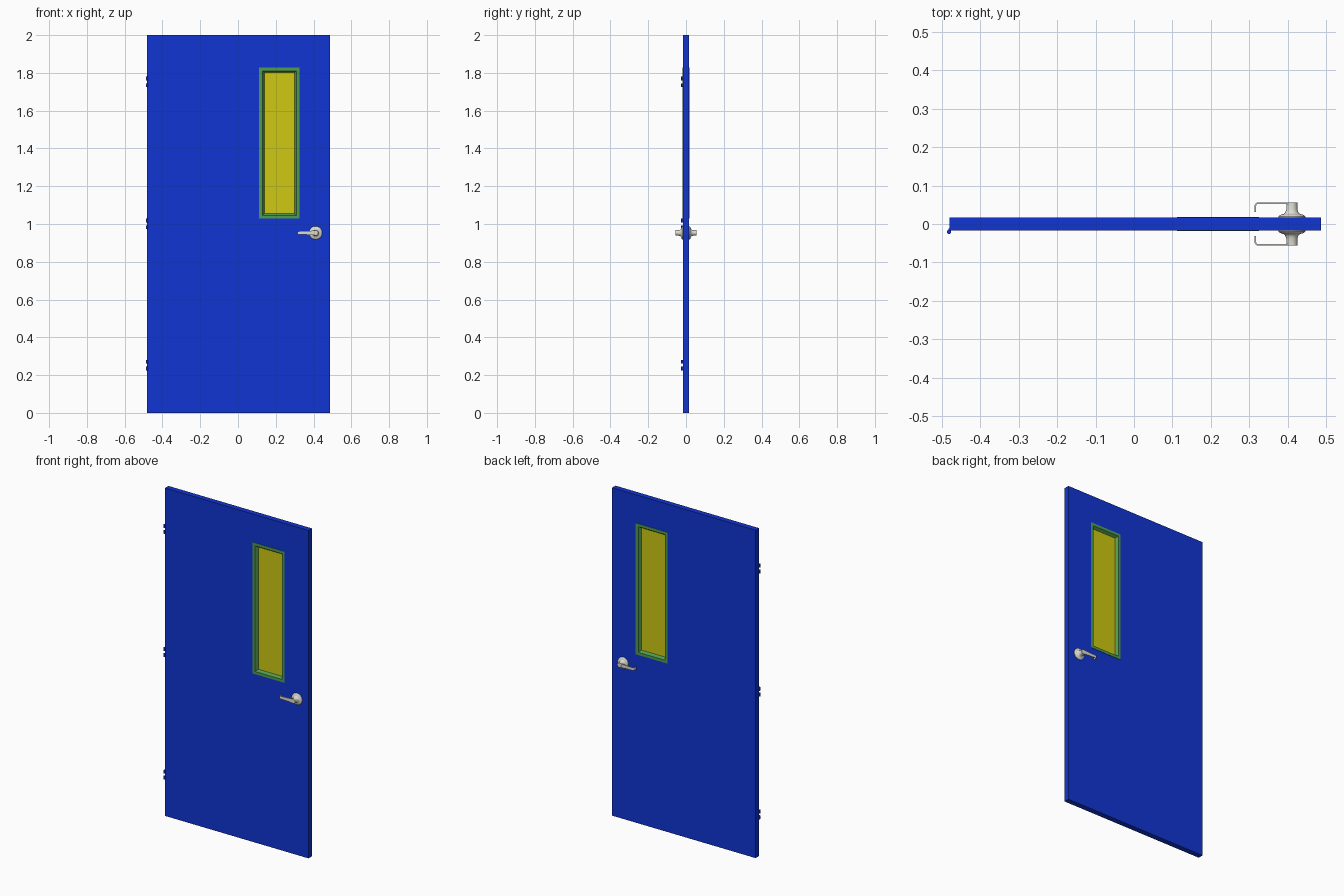
import bpy, bmesh, math
from mathutils import Matrix

if "Cube" in bpy.data.objects:
    bpy.data.objects.remove(bpy.data.objects["Cube"])

T = 0.0165                      # half door thickness
X0, X1 = -0.481, 0.487          # door edges
HX, HZ = 0.411, 0.953           # handle centre


def material(name, rgb):
    m = bpy.data.materials.new(name)
    m.diffuse_color = (*rgb, 1)
    m.use_nodes = True
    m.node_tree.nodes["Principled BSDF"].inputs["Base Color"].default_value = m.diffuse_color
    return m


BLUE = material("blue_paint", (0.005, 0.035, 0.65))
GREEN = material("green_trim", (0.08, 0.33, 0.08))
YELLOW = material("yellow_glass", (0.62, 0.58, 0.006))
METAL = material("pale_metal", (0.72, 0.72, 0.64))


def finish(name, bm, mat, smooth=False):
    bmesh.ops.recalc_face_normals(bm, faces=bm.faces)
    me = bpy.data.meshes.new(name)
    bm.to_mesh(me)
    bm.free()
    ob = bpy.data.objects.new(name, me)
    bpy.context.collection.objects.link(ob)
    me.materials.append(mat)
    if smooth:
        bpy.ops.object.select_all(action='DESELECT')
        ob.select_set(True)
        bpy.context.view_layer.objects.active = ob
        bpy.ops.object.shade_smooth_by_angle(angle=math.radians(35))
    return ob


def mirror_y(ob):
    mod = ob.modifiers.new("both_faces", 'MIRROR')
    mod.use_axis = (False, True, False)
    mod.use_mirror_merge = False


def loft(bm, rings, closed):
    """Join equal-length rings of points with quads."""
    vs = [[bm.verts.new(p) for p in r] for r in rings]
    n = len(vs[0])
    for i in range(len(vs) if closed else len(vs) - 1):
        a, b = vs[i], vs[(i + 1) % len(vs)]
        for j in range(n):
            k = (j + 1) % n
            bm.faces.new((a[j], a[k], b[k], b[j]))
    return vs


def rect(x0, x1, z0, z1, y):
    return [(x0, y, z0), (x1, y, z0), (x1, y, z1), (x0, y, z1)]


def inset(r, d, y):
    return rect(r[0] + d, r[1] - d, r[2] + d, r[3] - d, y)


def box(bm, x0, x1, y0, y1, z0, z1):
    vs = loft(bm, [rect(x0, x1, z0, z1, y0), rect(x0, x1, z0, z1, y1)], False)
    for r in vs:
        bm.faces.new(r)


# Door slab with a window opening
WIN = (0.112, 0.326, 1.028, 1.828)
SLAB = (X0, X1, 0, 2)
bm = bmesh.new()
loft(bm, [inset(SLAB, 0, -T), inset(WIN, 0.008, -T),
          inset(WIN, 0.008, T), inset(SLAB, 0, T)], True)
finish("door_slab", bm, BLUE)

# Window trim: flat lip, then a slope down to the glass on both faces
LIP = T + 0.0022
bm = bmesh.new()
loft(bm, [inset(WIN, 0, -T), inset(WIN, 0, -LIP), inset(WIN, 0.017, -LIP),
          inset(WIN, 0.027, -0.004), inset(WIN, 0.027, 0.004),
          inset(WIN, 0.017, LIP), inset(WIN, 0, LIP), inset(WIN, 0, T)], True)
finish("window_trim", bm, GREEN)

# Glass pane
bm = bmesh.new()
box(bm, WIN[0] + 0.022, WIN[1] - 0.022, -0.003, 0.003,
    WIN[2] + 0.022, WIN[3] - 0.022)
finish("window_glass", bm, YELLOW)

# Hinges: two knuckles with short leaves at three heights
for i, zc in enumerate((0.253, 1.001, 1.752)):
    bm = bmesh.new()
    for dz in (-0.018, 0.018):
        bmesh.ops.create_cone(
            bm, cap_ends=True, segments=20, radius1=0.0055, radius2=0.0055,
            depth=0.02, matrix=Matrix.Translation((X0 - 0.0005, -0.0205, zc + dz)))
        box(bm, X0 - 0.0015, X0 + 0.001, -0.0205, -0.012,
            zc + dz - 0.01, zc + dz + 0.01)
    finish(f"hinge_{i + 1}", bm, BLUE, True)

# Handle rosette and hub, turned about y
PROFILE = [(0.035, T - 0.001), (0.035, 0.0195), (0.033, 0.022), (0.028, 0.0245),
           (0.022, 0.026), (0.0185, 0.028), (0.0165, 0.032), (0.0145, 0.038),
           (0.0145, 0.0555), (0.0138, 0.0563)]
SEG = 40
bm = bmesh.new()
rings = [[(HX + r * math.cos(2 * math.pi * k / SEG), -y,
           HZ + r * math.sin(2 * math.pi * k / SEG)) for k in range(SEG)]
         for r, y in PROFILE]
vs = loft(bm, rings, False)
bm.faces.new(vs[0])
bm.faces.new(vs[-1])
mirror_y(finish("handle_hub", bm, METAL, True))

# Lever: thin bar that leaves the hub and bends back toward the door
TH, XE, YO, R = 0.004, 0.314, 0.0561, 0.009
path = [(HX, YO, 0, 1), (0.38, YO, 0, 1), (0.35, YO, 0, 1)]   # x, y, normal
for k in range(9):
    a = math.pi / 2 * k / 8
    path.append((XE + R - R * math.sin(a), YO - R + R * math.cos(a),
                 -math.sin(a), math.cos(a)))
path.append((XE, 0.031, -1, 0))
bm = bmesh.new()
rings = []
for x, y, nx, ny in path:
    h = 0.0085 + 0.0045 * max(0, (x - XE) / (HX - XE)) ** 2
    xi, yi = x - nx * TH, y - ny * TH
    rings.append([(x, -y, HZ - h), (x, -y, HZ + h), (xi, -yi, HZ + h), (xi, -yi, HZ - h)])
vs = loft(bm, rings, False)
bm.faces.new(vs[0])
bm.faces.new(vs[-1])
mirror_y(finish("handle_lever", bm, METAL, True))
